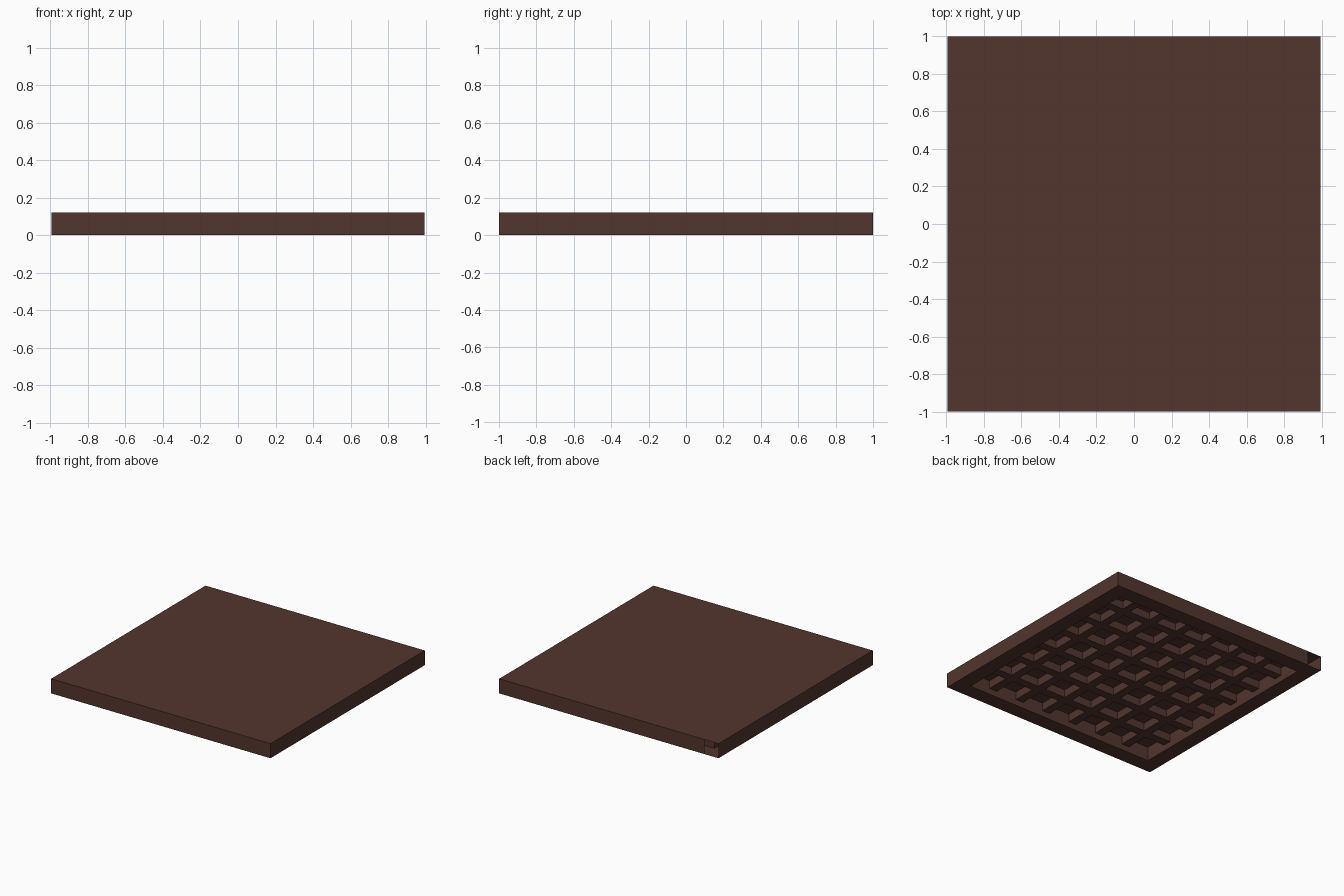
import bpy, bmesh
from mathutils import Vector

if "Cube" in bpy.data.objects:
    bpy.data.objects.remove(bpy.data.objects["Cube"])

HX, HY, TOP = 0.995, 1.0, 0.12
RIM = 0.125           # width of the flat border underneath
RIB_W, PITCH, RIBS = 0.07, 0.26, 6
Z_RIM, Z_RIB, Z_POCKET = 0.0, 0.05, 0.115

brown = bpy.data.materials.new("dark brown")
brown.diffuse_color = (0.0865, 0.0365, 0.0273, 1)
brown.use_nodes = True
brown.node_tree.nodes["Principled BSDF"].inputs["Base Color"].default_value = brown.diffuse_color


def cuts(half):
    """Grid lines across the underside: border, pocket, rib, pocket ... border."""
    lines = [-half, -half + RIM]
    for i in range(RIBS):
        c = (i - (RIBS - 1) / 2) * PITCH
        lines += [c - RIB_W / 2, c + RIB_W / 2]
    return lines + [half - RIM, half]


xs, ys = cuts(HX), cuts(HY)
n = len(xs) - 1


def level(i, j):
    if i in (0, n - 1) or j in (0, n - 1):
        return Z_RIM
    return Z_POCKET if i % 2 and j % 2 else Z_RIB


bm = bmesh.new()


def quad(pts, normal):
    f = bm.faces.new([bm.verts.new(p) for p in pts])
    f.normal_update()
    if f.normal.dot(Vector(normal)) < 0:
        f.normal_flip()


# flat top
quad([(-HX, -HY, TOP), (HX, -HY, TOP), (HX, HY, TOP), (-HX, HY, TOP)], (0, 0, 1))

# outer sides; the back one leaves a small opening at the left corner
for s in (-1, 1):
    x, y = s * HX, s * HY
    quad([(x, -HY, 0), (x, HY, 0), (x, HY, TOP), (x, -HY, TOP)], (s, 0, 0))
    x0 = xs[1] if s > 0 else -HX
    quad([(x0, y, 0), (HX, y, 0), (HX, y, TOP), (x0, y, TOP)], (0, s, 0))

# underside: border, ribs and pockets, with walls wherever the level changes
for i in range(n):
    for j in range(n):
        z = level(i, j)
        a, b, c, d = xs[i], xs[i + 1], ys[j], ys[j + 1]
        quad([(a, c, z), (b, c, z), (b, d, z), (a, d, z)], (0, 0, -1))
        if i < n - 1 and level(i + 1, j) != z:
            w = level(i + 1, j)
            quad([(b, c, z), (b, d, z), (b, d, w), (b, c, w)], (1 if w > z else -1, 0, 0))
        if j < n - 1 and level(i, j + 1) != z:
            w = level(i, j + 1)
            quad([(a, d, z), (b, d, z), (b, d, w), (a, d, w)], (0, 1 if w > z else -1, 0))

bmesh.ops.remove_doubles(bm, verts=bm.verts, dist=1e-5)
mesh = bpy.data.meshes.new("ribbed_panel")
bm.to_mesh(mesh)
bm.free()
mesh.materials.append(brown)
panel = bpy.data.objects.new("ribbed_panel", mesh)
bpy.context.collection.objects.link(panel)
